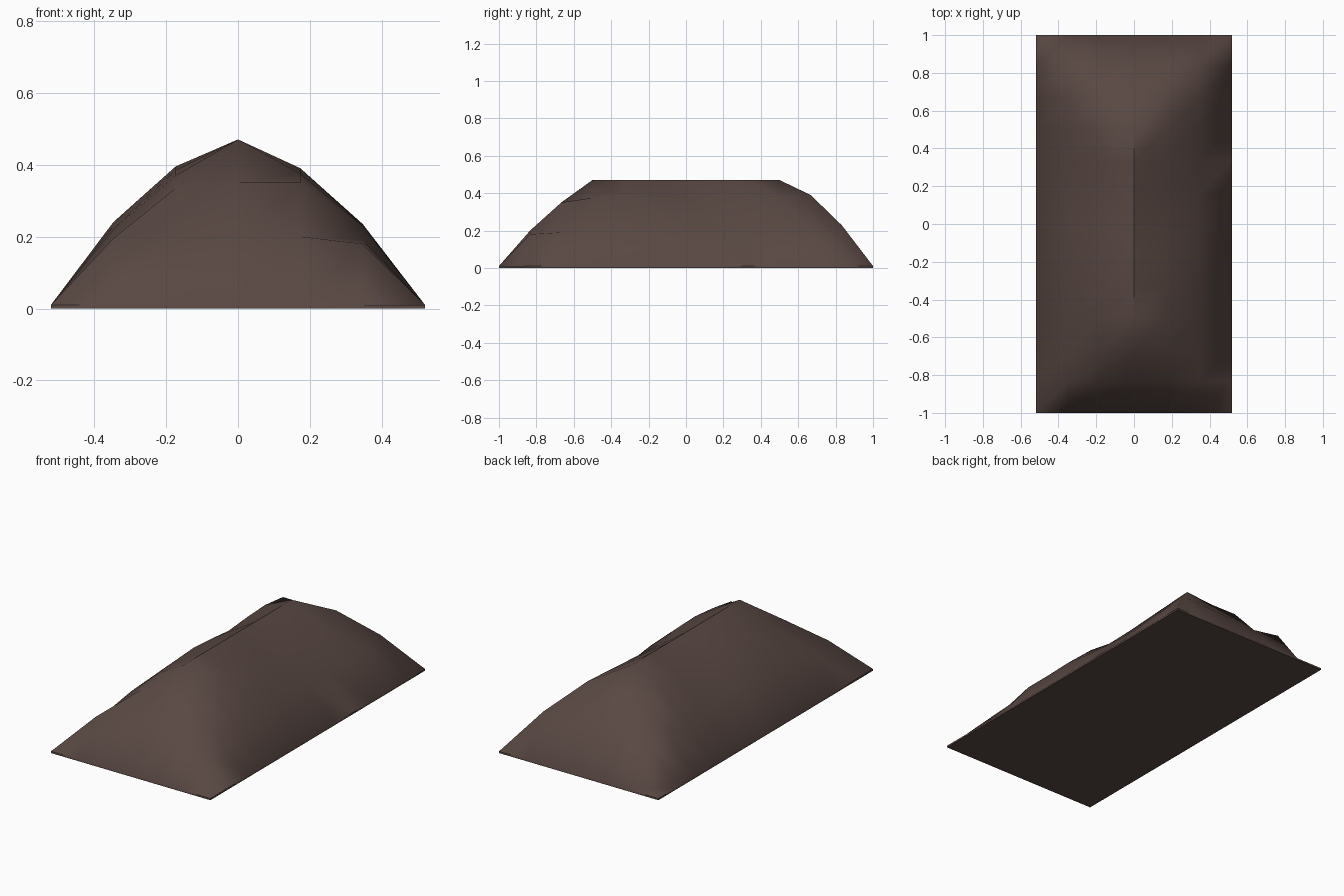
import bpy, bmesh

if "Cube" in bpy.data.objects:
    bpy.data.objects.remove(bpy.data.objects["Cube"])

W, L, RIM = 0.52, 1.0, 0.01   # half width, half length, rim height
NX, NY = 6, 12                # grid cells

# Uneven heap heights, one row per y step (front to back), inner columns left to right
heights = [
    (.195, .19, .20, .20, .18),
    (.195, .335, .35, .35, .19),
    (.22, .37, .47, .375, .23),
    (.23, .385, .47, .39, .23),
    (.24, .395, .47, .385, .235),
    (.22, .385, .47, .355, .215),
    (.21, .37, .47, .36, .20),
    (.22, .385, .47, .37, .19),
    (.225, .393, .47, .38, .20),
    (.23, .376, .375, .39, .21),
    (.228, .20, .21, .22, .228),
]

# Heap surface
bm = bmesh.new()
grid = []
for j in range(NY + 1):
    row = []
    for i in range(NX + 1):
        inner = 0 < i < NX and 0 < j < NY
        z = heights[j - 1][i - 1] if inner else RIM
        row.append(bm.verts.new((-W + 2 * W * i / NX, -L + 2 * L * j / NY, z)))
    grid.append(row)
for j in range(NY):
    for i in range(NX):
        bm.faces.new((grid[j][i], grid[j][i + 1], grid[j + 1][i + 1], grid[j + 1][i]))

# Thin rim and flat underside
rim = [e for e in bm.edges if e.is_boundary]
new = bmesh.ops.extrude_edge_only(bm, edges=rim)["geom"]
for v in new:
    if isinstance(v, bmesh.types.BMVert):
        v.co.z = 0
bmesh.ops.holes_fill(bm, edges=[e for e in bm.edges if e.is_boundary], sides=0)
bmesh.ops.recalc_face_normals(bm, faces=bm.faces[:])

mesh = bpy.data.meshes.new("dirt_mound")
bm.to_mesh(mesh)
bm.free()
mound = bpy.data.objects.new("dirt_mound", mesh)
bpy.context.collection.objects.link(mound)

# Dark soil colour
soil = bpy.data.materials.new("soil")
soil.diffuse_color = (0.1, 0.065, 0.056, 1)
soil.use_nodes = True
soil.node_tree.nodes["Principled BSDF"].inputs["Base Color"].default_value = soil.diffuse_color
mesh.materials.append(soil)

# Smooth heap, crisp rim
bpy.context.view_layer.objects.active = mound
mound.select_set(True)
bpy.ops.object.shade_smooth_by_angle(angle=0.75)
